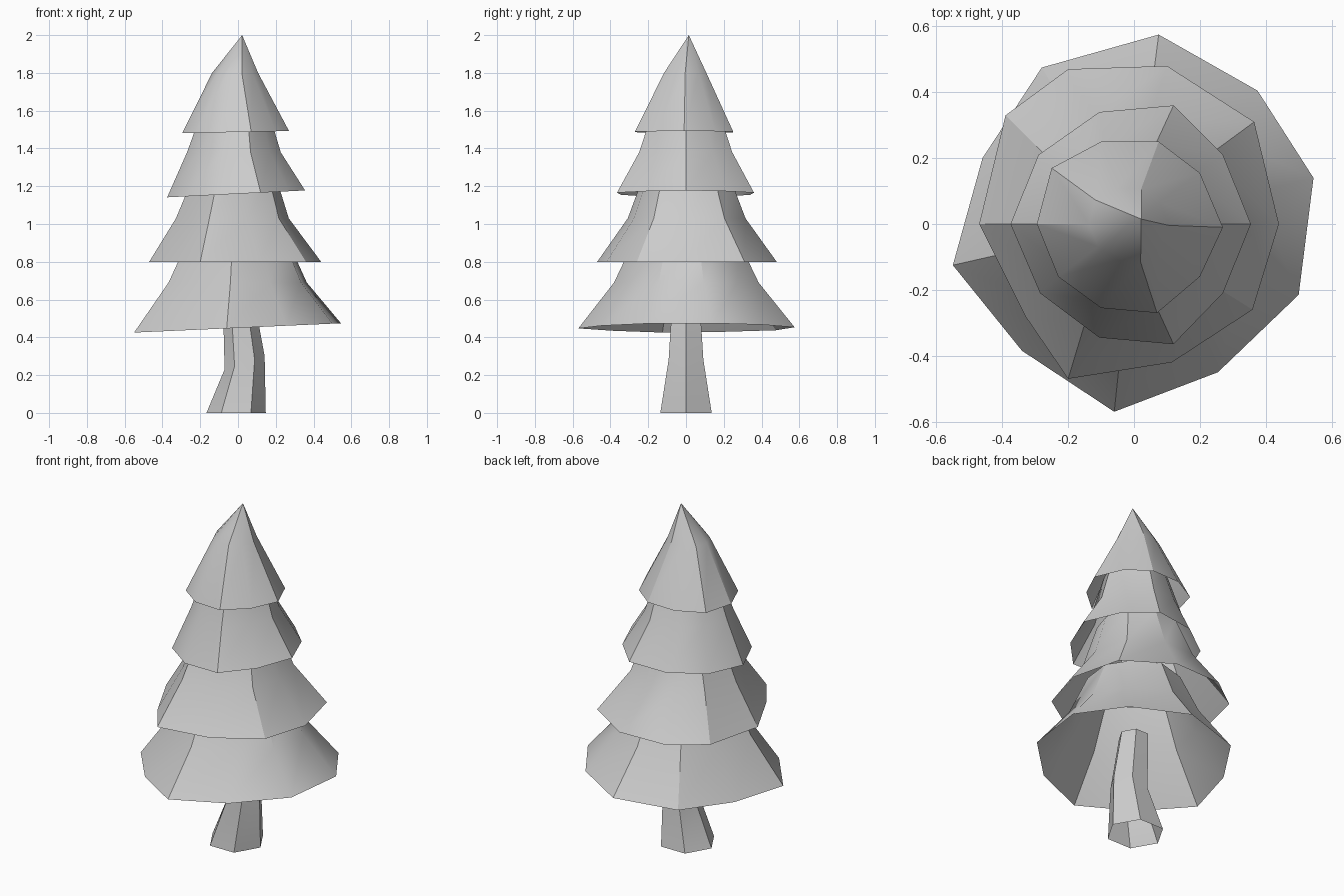
import bpy, math

if "Cube" in bpy.data.objects:
    bpy.data.objects.remove(bpy.data.objects["Cube"])

def shell(name, rings, apex=None):
    """Open skin lofted through equal-sized rings, optionally closed to a tip."""
    n = len(rings[0])
    verts = [v for ring in rings for v in ring]
    faces = []
    for k in range(len(rings) - 1):
        a, b = k * n, (k + 1) * n
        faces += [(a + i, a + (i + 1) % n, b + (i + 1) % n, b + i) for i in range(n)]
    if apex:
        t = len(verts)
        verts.append(apex)
        faces += [(t - n + i, t - n + (i + 1) % n, t) for i in range(n)]
    me = bpy.data.meshes.new(name)
    me.from_pydata(verts, [], faces)
    me.update()
    ob = bpy.data.objects.new(name, me)
    bpy.context.collection.objects.link(ob)
    bpy.ops.object.select_all(action='DESELECT')
    ob.select_set(True)
    bpy.context.view_layer.objects.active = ob
    bpy.ops.object.shade_smooth_by_angle(angle=math.radians(32))
    return ob

def tier(name, rim, z, tilt, upper, apex=None):
    """Ten-sided skirt: hand-cut rim, then narrower rings (radius, z, x shift)."""
    mean = sum(math.hypot(x, y) for x, y in rim) / len(rim)
    rings = [[(x, y, z + tilt * x) for x, y in rim]]
    for r, zz, cx in upper:
        rings.append([(cx + x * r / mean, y * r / mean, zz) for x, y in rim])
    return shell(name, rings, apex)

# Foliage tiers, bottom to top
tier("foliage_bottom",
     [(.545, .14), (.375, .405), (.075, .575), (-.28, .475), (-.46, .2),
      (-.55, -.125), (-.34, -.385), (-.06, -.57), (.255, -.45), (.5, -.215)],
     .45, .045, [(.365, .69, 0), (.26, .92, 0)])
tier("foliage_lower",
     [(.44, 0), (.365, .31), (.1, .48), (-.2, .47), (-.39, .33),
      (-.47, 0), (-.33, -.28), (-.2, -.47), (.115, -.42), (.36, -.26)],
     .80, 0, [(.31, 1.03, -.02), (.22, 1.27, -.01)])
tier("foliage_upper",
     [(.355, 0), (.27, .21), (.12, .36), (-.105, .34), (-.29, .21),
      (-.375, 0), (-.285, -.21), (-.105, -.345), (.12, -.365), (.27, -.21)],
     1.16, .05, [(.245, 1.38, -.015), (.18, 1.58, -.01)])
tier("foliage_top",
     [(.27, -.01), (.2, .155), (.075, .25), (-.1, .25), (-.25, .17),
      (-.295, 0), (-.23, -.16), (-.1, -.255), (.07, -.27), (.2, -.16)],
     1.487, .02, [(.118, 1.80, -.01)], apex=(.022, .015, 2.0))

# Bent six-sided trunk, open at both ends: radius, x shift, z, tilt
trunk = []
for r, cx, z, tilt in [(.157, -.01, 0, 0), (.106, .035, .265, .33), (.083, .003, .6, 0)]:
    ring = []
    for i in range(6):
        a = math.radians(60 * i)
        dx = r * math.cos(a)
        ring.append((cx + dx, r * math.sin(a), z + tilt * dx))
    trunk.append(ring)
shell("trunk", trunk)
